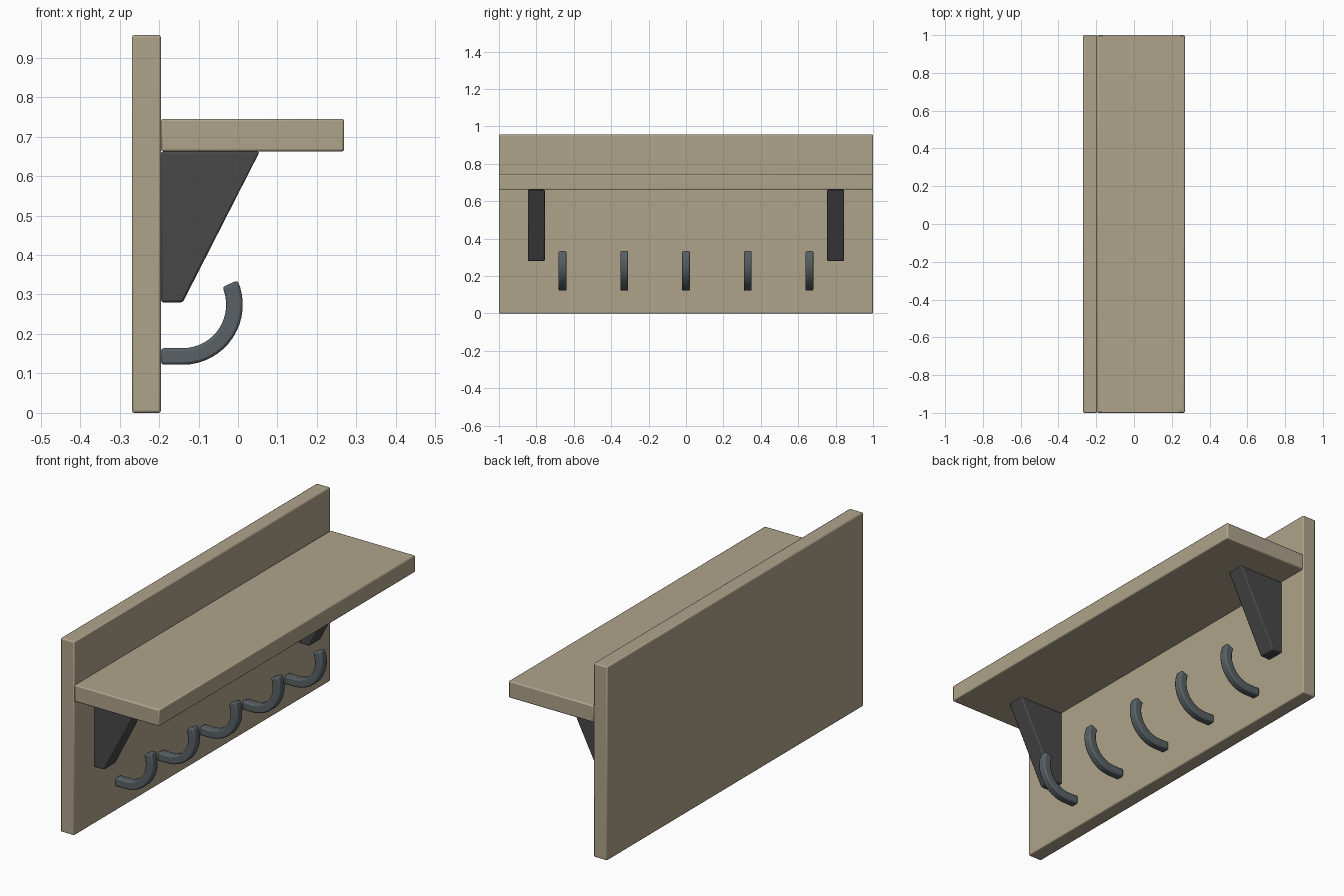
import bpy, bmesh
from math import cos, sin, radians

if "Cube" in bpy.data.objects:
    bpy.data.objects.remove(bpy.data.objects["Cube"])


def material(name, color):
    m = bpy.data.materials.new(name)
    m.diffuse_color = (*color, 1)
    m.use_nodes = True
    m.node_tree.nodes["Principled BSDF"].inputs["Base Color"].default_value = m.diffuse_color
    return m


wood = material("wood", (0.43, 0.37, 0.26))
dark_metal = material("dark_metal", (0.065, 0.065, 0.067))
grey_metal = material("grey_metal", (0.10, 0.12, 0.13))


def extrude_profile(name, profile, y, width, mat, bevel):
    """Extrude an (x, z) outline along y and soften its sharp edges."""
    bm = bmesh.new()
    face = bm.faces.new([bm.verts.new((x, -width / 2, z)) for x, z in profile])
    ext = bmesh.ops.extrude_face_region(bm, geom=[face])
    verts = [v for v in ext["geom"] if isinstance(v, bmesh.types.BMVert)]
    bmesh.ops.translate(bm, verts=verts, vec=(0, width, 0))
    bmesh.ops.recalc_face_normals(bm, faces=bm.faces)
    mesh = bpy.data.meshes.new(name)
    bm.to_mesh(mesh)
    bm.free()
    mesh.materials.append(mat)
    ob = bpy.data.objects.new(name, mesh)
    ob.location.y = y
    bpy.context.collection.objects.link(ob)
    mod = ob.modifiers.new("soft_edges", "BEVEL")
    mod.width = bevel
    mod.segments = 2
    mod.limit_method = "ANGLE"
    mod.angle_limit = radians(25)
    bpy.ops.object.select_all(action="DESELECT")
    ob.select_set(True)
    bpy.context.view_layer.objects.active = ob
    bpy.ops.object.shade_smooth_by_angle(angle=radians(30))
    return ob


def rect(x0, x1, z0, z1):
    return [(x0, z0), (x1, z0), (x1, z1), (x0, z1)]


FRONT = -0.195  # front surface of the back board

# Back board and shelf
extrude_profile("back_board", rect(-0.269, FRONT, 0, 0.957), 0, 2, wood, 0.006)
extrude_profile("shelf", rect(FRONT, 0.269, 0.662, 0.745), 0, 2, wood, 0.006)

# Tapered brackets under the shelf
bracket = [(FRONT, 0.662), (0.055, 0.662), (-0.14, 0.28), (FRONT, 0.28)]
for side, y in (("left", -0.8), ("right", 0.8)):
    extrude_profile("bracket_" + side, bracket, y, 0.09, dark_metal, 0.006)

# Curved hooks: straight stem followed by an upward arc
CX, CZ, R, HALF, STEPS = -0.14, 0.274, 0.131, 0.021, 16
angles = [radians(-90 + 114 * i / STEPS) for i in range(STEPS + 1)]


def arc(r):
    return [(CX + r * cos(a), CZ + r * sin(a)) for a in angles]


outer, inner = arc(R + HALF), arc(R - HALF)
hook = ([(FRONT, CZ - R - HALF)] + outer + inner[::-1]
        + [(FRONT, CZ - R + HALF)])
for i in range(5):
    extrude_profile(f"hook_{i + 1}", hook, (i - 2) * 0.33, 0.042,
                    grey_metal, 0.007)
